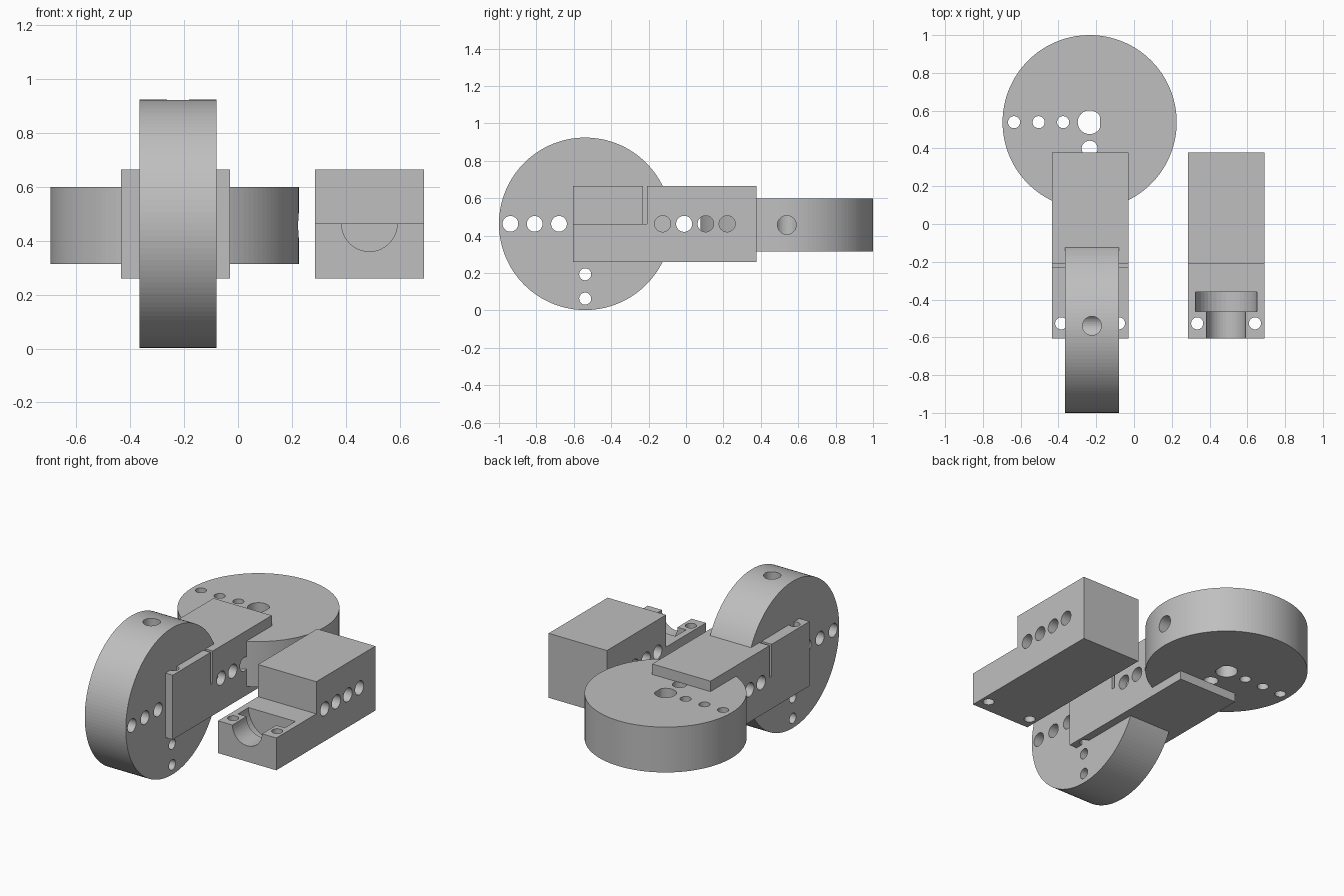
import bpy, bmesh
from math import pi
from mathutils import Matrix, Vector

cube = bpy.data.objects.get("Cube")
if cube:
    bpy.data.objects.remove(cube, do_unlink=True)

GREY = (0.52, 0.52, 0.52, 1)
grey = bpy.data.materials.new("plain grey")
grey.use_nodes = True
grey.diffuse_color = GREY
grey.node_tree.nodes["Principled BSDF"].inputs["Base Color"].default_value = GREY

TURN = {"x": Matrix.Rotation(-pi / 2, 4, "Y"),
        "y": Matrix.Rotation(pi / 2, 4, "X"),
        "z": Matrix.Identity(4)}


def finish(name, bm):
    mesh = bpy.data.meshes.new(name)
    bm.to_mesh(mesh)
    bm.free()
    mesh.materials.append(grey)
    obj = bpy.data.objects.new(name, mesh)
    bpy.context.collection.objects.link(obj)
    return obj


def box(name, lo, hi):
    lo, hi = Vector(lo), Vector(hi)
    bm = bmesh.new()
    bmesh.ops.create_cube(bm, size=1, matrix=Matrix.Translation((lo + hi) / 2)
                          @ Matrix.Diagonal((*(hi - lo), 1)))
    return finish(name, bm)


def cylinder(name, axis, centre, radius, length, sides=40, flat=None):
    """Cylinder along an axis; flat trims one side into a D shape."""
    bm = bmesh.new()
    bmesh.ops.create_cone(bm, cap_ends=True, segments=sides, radius1=radius,
                          radius2=radius, depth=length)
    if flat:
        for v in bm.verts:
            v.co.x = min(v.co.x, flat)
    bm.transform(Matrix.Translation(centre) @ TURN[axis])
    return finish(name, bm)


def cut(obj, cutters):
    """Subtract each cutter in turn, then discard it."""
    for c in cutters:
        c.hide_render = True
        mod = obj.modifiers.new("cut", "BOOLEAN")
        mod.operation, mod.solver, mod.object = "DIFFERENCE", "EXACT", c
        bpy.context.view_layer.update()
        graph = bpy.context.evaluated_depsgraph_get()
        mesh = bpy.data.meshes.new_from_object(obj.evaluated_get(graph))
        obj.modifiers.clear()
        obj.data = mesh
        bpy.data.objects.remove(c, do_unlink=True)


def hole(axis, centre, radius, length=1.2, flat=None):
    return cylinder("cutter", axis, centre, radius, length, flat=flat)


# Wheels: D-shaped bore, two rows of holes, and a set screw hole in the rim
R, THICK = 0.461, 0.285
UPRIGHT = Vector((-0.2225, -0.539, 0.463))
LEVEL = Vector((-0.235, 0.539, 0.457))


def wheel_body(name, axis, centre):
    return cylinder(name, axis, centre, R, THICK, sides=128)


def wheel(name, axis, centre, screw_axis, screw_dir):
    w = wheel_body(name, axis, centre)
    out = Vector(screw_dir)
    cutters = [hole(axis, centre, 0.063, flat=0.055),
               hole(screw_axis, centre + out * 0.3, 0.05, 0.6)]
    for d in (0.14, 0.27, 0.4):
        cutters.append(hole(axis, centre + Vector((0, -d, 0)), 0.042))
        cutters.append(hole(axis, centre - out * d, 0.032))
    cut(w, cutters)


wheel("upright_wheel", "x", UPRIGHT, "z", (0, 0, 1))
wheel("level_wheel", "z", LEVEL, "x", (1, 0, 0))

# Blocks: stepped body with side holes and two vertical bolt holes
HALF, FRONT, BACK = 0.2025, -0.605, 0.378
BOTTOM, MIDDLE, TOP = 0.26, 0.463, 0.665
STEP, CAP_BACK = -0.208, -0.229


def bolt_holes(cx):
    return [hole("z", (cx + s * 0.153, -0.526, MIDDLE), 0.032) for s in (-1, 1)]


def stepped_block(name, cx):
    b = box(name, (cx - HALF, FRONT, BOTTOM), (cx + HALF, BACK, TOP))
    step = box("cutter", (cx - 0.5, -1, MIDDLE), (cx + 0.5, STEP, 1))
    sides = [hole("x", (cx, -0.125 + i * 0.115, MIDDLE), 0.043, 0.6)
             for i in range(4)]
    cut(b, [step] + sides + bolt_holes(cx))
    return b


def wheel_slots():
    return [wheel_body("cutter", "x", UPRIGHT), wheel_body("cutter", "z", LEVEL)]


# Assembled block holding both wheels, with its clamp cap
HELD, LOOSE = -0.2325, 0.4875
cut(stepped_block("holder_block", HELD), wheel_slots())
cap = box("clamp_cap", (HELD - HALF, FRONT, MIDDLE), (HELD + HALF, CAP_BACK, TOP))
cut(cap, bolt_holes(HELD) + wheel_slots()[:1])
for o in [o for o in bpy.data.objects if o.name.startswith("cutter")]:
    bpy.data.objects.remove(o, do_unlink=True)

# Loose block with an open half-round seat: narrow neck and wide flange
loose = stepped_block("loose_block", LOOSE)
cut(loose, [hole("y", (LOOSE, -0.57, MIDDLE), 0.103, 0.24),
            hole("y", (LOOSE, -0.412, MIDDLE), 0.163, 0.105)])
